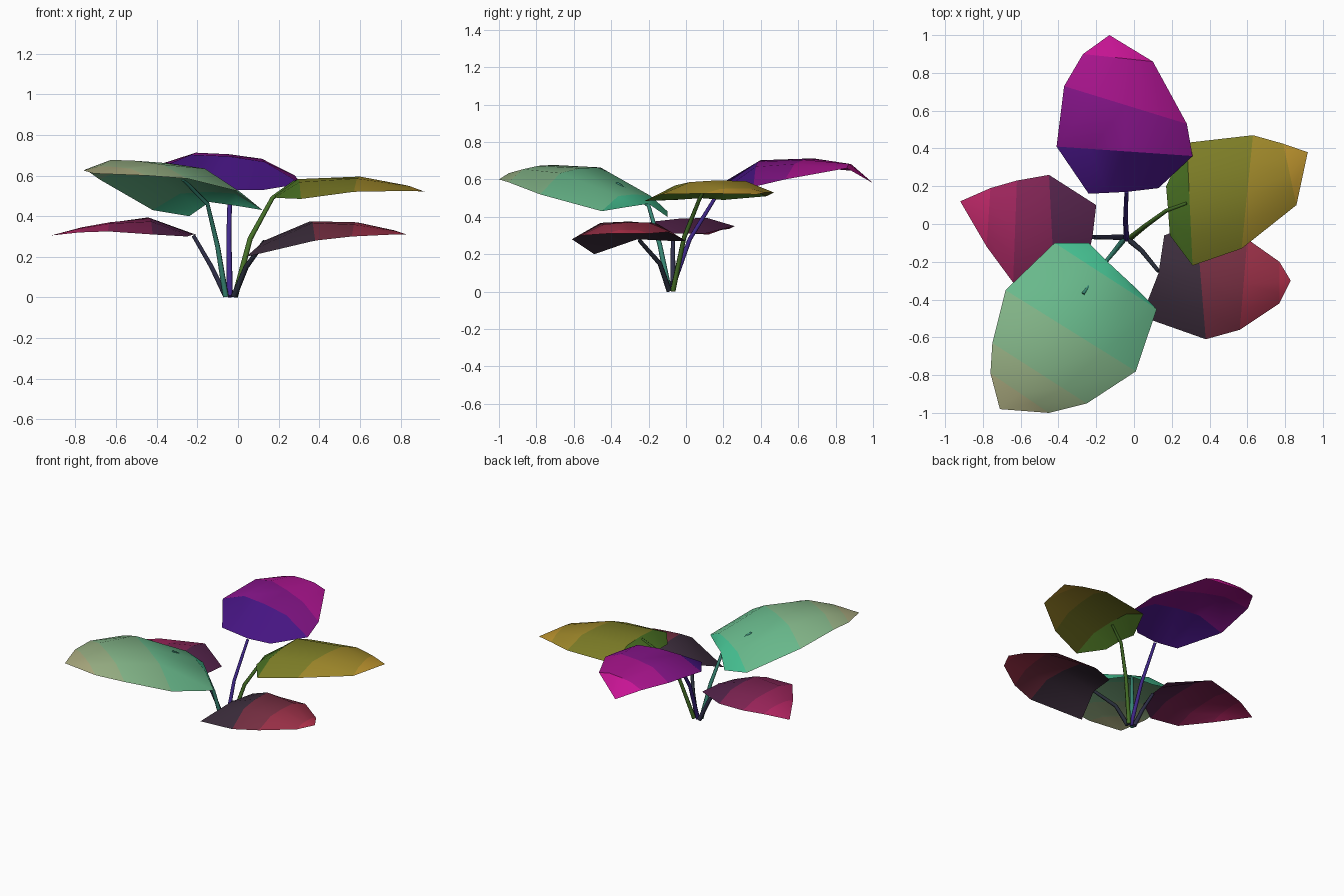
import bpy, bmesh
from mathutils import Vector

if "Cube" in bpy.data.objects:
    bpy.data.objects.remove(bpy.data.objects["Cube"])


def material(name, rgb):
    m = bpy.data.materials.new(name)
    m.diffuse_color = (*rgb, 1)
    m.use_nodes = True
    m.node_tree.nodes["Principled BSDF"].inputs["Base Color"].default_value = m.diffuse_color
    return m


def leaf(name, base, tip, left, right, arch, col_base, col_tip):
    """Domed blade: rows of edge, hump, midrib, hump, edge, fanned to a tip.
    left/right run from stem to tip; arch lifts the midrib of each row."""
    bm = bmesh.new()
    rows = []
    for i, (l, r) in enumerate(zip(left, right)):
        l, r = Vector(l), Vector(r)
        if i == 0:
            mid, bump = Vector(base), 0.0
        else:
            mid = (l + r) / 2 + Vector((0, 0, arch[i - 1]))
            bump = 0.4 * arch[i - 1]
        lift = Vector((0, 0, bump))
        pts = [l, (l + mid) / 2 + lift, mid, (r + mid) / 2 + lift, r]
        rows.append([bm.verts.new(p) for p in pts])
    for i in range(len(rows) - 1):
        a, b = rows[i], rows[i + 1]
        for j in range(4):
            f = bm.faces.new((a[j], b[j], b[j + 1], a[j + 1]))
            f.material_index = i
    end = bm.verts.new(tip)
    for j in range(4):
        f = bm.faces.new((rows[-1][j], end, rows[-1][j + 1]))
        f.material_index = len(rows) - 1
    bm.normal_update()
    if sum(f.normal.z for f in bm.faces) < 0:
        bmesh.ops.reverse_faces(bm, faces=bm.faces[:])
    me = bpy.data.meshes.new(name)
    bm.to_mesh(me)
    bm.free()
    ob = bpy.data.objects.new(name, me)
    bpy.context.collection.objects.link(ob)
    # colour bands fade from stem to tip
    n = len(rows)
    c0, c1 = Vector(col_base), Vector(col_tip)
    for i in range(n):
        me.materials.append(material(f"{name}_{i}", c0.lerp(c1, i / (n - 1))))
    bpy.ops.object.select_all(action='DESELECT')
    ob.select_set(True)
    bpy.context.view_layer.objects.active = ob
    bpy.ops.object.shade_smooth_by_angle()


def stem(name, pts, rgb):
    cu = bpy.data.curves.new(name, 'CURVE')
    cu.dimensions = '3D'
    cu.bevel_depth = 0.015
    cu.bevel_resolution = 1
    cu.use_fill_caps = True
    sp = cu.splines.new('POLY')
    sp.points.add(len(pts) - 1)
    for i, (p, q) in enumerate(zip(sp.points, pts)):
        p.co = (*q, 1)
        p.radius = 1.0 - 0.15 * i
    cu.materials.append(material(name, rgb))
    bpy.context.collection.objects.link(bpy.data.objects.new(name, cu))


# Back leaf, purple
leaf("back_leaf", (-.04, .17, .53), (-.13, 1.0, .58),
     [(-.24, .16, .56), (-.41, .41, .63), (-.37, .73, .66), (-.27, .90, .645)],
     [(.13, .19, .53), (.31, .36, .56), (.28, .53, .60), (.10, .86, .66)],
     (.10, .075, .03), (.06, .007, .22), (.58, .007, .30))
stem("back_stem", [(-.04, -.08, .005), (-.045, .02, .28), (-.04, .17, .525)],
     (.05, .02, .25))

# Right leaf, olive
leaf("right_leaf", (.18, .08, .50), (.92, .38, .52),
     [(.17, .20, .49), (.28, .43, .51), (.63, .47, .53), (.79, .425, .53)],
     [(.19, -.06, .49), (.31, -.22, .485), (.57, -.13, .52), (.86, .10, .525)],
     (.085, .07, .025), (.07, .17, .017), (.48, .28, .026))
stem("right_stem", [(-.015, -.07, .005), (.06, -.01, .29), (.17, .07, .49),
                    (.28, .11, .57)], (.06, .16, .02))

# Front right leaf, crimson
leaf("front_right_leaf", (.13, -.26, .28), (.83, -.30, .31),
     [(.16, -.06, .27), (.33, 0, .27), (.60, -.08, .32), (.77, -.20, .31)],
     [(.04, -.49, .20), (.38, -.61, .28), (.56, -.56, .30), (.77, -.42, .31)],
     (.10, .06, .02), (.045, .026, .045), (.45, .03, .07))
stem("front_right_stem", [(-.02, -.09, .005), (.04, -.14, .15),
                          (.13, -.25, .275)], (.02, .025, .04))

# Left leaf, pink
leaf("left_leaf", (-.22, -.07, .31), (-.92, .12, .305),
     [(-.25, -.20, .30), (-.42, -.33, .31), (-.64, -.31, .325), (-.78, -.12, .32)],
     [(-.20, .10, .31), (-.45, .26, .35), (-.62, .23, .335), (-.76, .19, .33)],
     (.06, .04, .02), (.09, .017, .07), (.48, .02, .13))
stem("left_stem", [(-.06, -.07, .005), (-.13, -.07, .15), (-.22, -.07, .305)],
     (.03, .03, .07))

# Front left leaf, teal
leaf("front_left_leaf", (-.14, -.20, .47), (-.71, -.98, .61),
     [(0, -.33, .45), (.12, -.45, .43), (.01, -.78, .52), (-.25, -.95, .585),
      (-.45, -1.0, .60)],
     [(-.24, -.10, .40), (-.42, -.10, .43), (-.68, -.35, .58), (-.75, -.63, .63),
      (-.76, -.79, .625)],
     (.09, .11, .065, .03), (.06, .52, .28), (.38, .38, .20))
stem("front_left_stem", [(-.06, -.09, .005), (-.10, -.14, .25),
                         (-.15, -.20, .46), (-.27, -.37, .58)], (.04, .25, .18))
